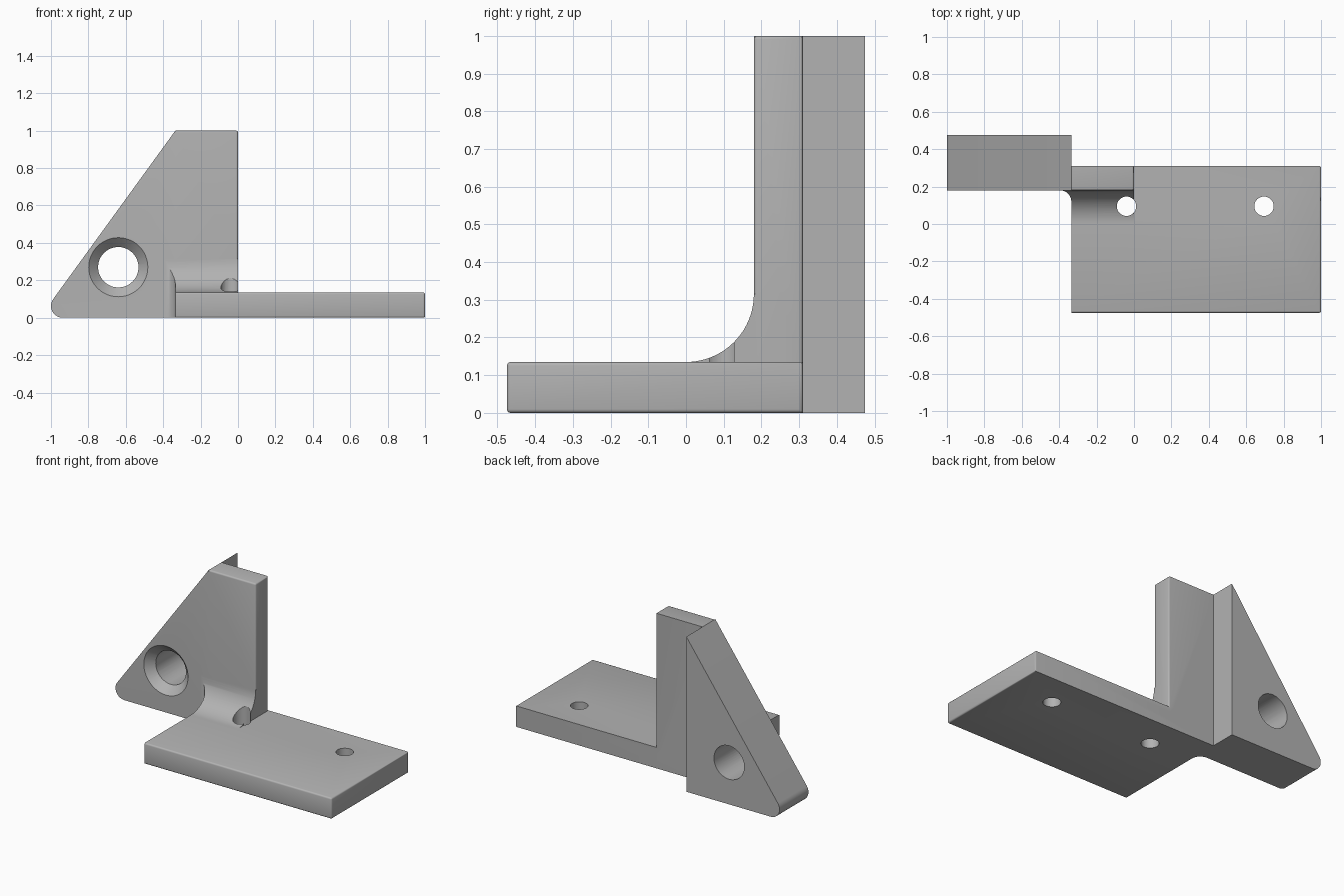
import bpy, bmesh, math
from mathutils import Vector

if "Cube" in bpy.data.objects:
    bpy.data.objects.remove(bpy.data.objects["Cube"])

grey = bpy.data.materials.new("plain grey")
grey.diffuse_color = (0.45, 0.45, 0.45, 1)
grey.use_nodes = True
grey.node_tree.nodes["Principled BSDF"].inputs["Base Color"].default_value = grey.diffuse_color


def add_object(name, bm):
    bmesh.ops.recalc_face_normals(bm, faces=bm.faces)
    mesh = bpy.data.meshes.new(name)
    bm.to_mesh(mesh)
    bm.free()
    mesh.materials.append(grey)
    obj = bpy.data.objects.new(name, mesh)
    bpy.context.collection.objects.link(obj)
    return obj


def prism(name, points, axis, lo, hi, rounded=None, radius=0.01):
    """Extrude a 2D profile along an axis; soften the edges picked by midpoint."""
    def place(a, b, t):
        return {"x": (t, a, b), "y": (a, t, b), "z": (a, b, t)}[axis]
    bm = bmesh.new()
    face = bm.faces.new([bm.verts.new(place(a, b, lo)) for a, b in points])
    new = bmesh.ops.extrude_face_region(bm, geom=[face])["geom"]
    verts = [v for v in new if isinstance(v, bmesh.types.BMVert)]
    bmesh.ops.translate(bm, verts=verts, vec=Vector(place(0, 0, hi - lo)))
    bmesh.ops.recalc_face_normals(bm, faces=bm.faces)
    if rounded:
        edges = [e for e in bm.edges if rounded((e.verts[0].co + e.verts[1].co) / 2)]
        bmesh.ops.bevel(bm, geom=edges, offset=radius, segments=3,
                        profile=0.5, affect='EDGES')
    return add_object(name, bm)


def arc(cx, cy, r, start, end, n):
    angles = [math.radians(start + (end - start) * i / n) for i in range(n + 1)]
    return [(cx + r * math.cos(a), cy + r * math.sin(a)) for a in angles]


def circle(cx, cy, r, n=48):
    return arc(cx, cy, r, 0, 360, n)[:-1]


def combine(target, other, operation):
    mod = target.modifiers.new(operation, 'BOOLEAN')
    mod.operation, mod.solver, mod.object = operation, 'EXACT', other
    bpy.context.view_layer.objects.active = target
    bpy.ops.object.modifier_apply(modifier=mod.name)
    bpy.data.objects.remove(other)


LEFT, BACK, FACE, DECK = -0.335, 0.31, 0.18, 0.135

# Base plate, softened along its front and right sides
bracket = prism("bracket", [(LEFT, -0.475), (1, -0.475), (1, BACK), (LEFT, BACK)],
                "z", 0, DECK,
                lambda m: m.x > 0.99 or (m.y < -0.47 and m.x > -0.3))

# Upright plate, softened along its right side and front top edge
upright = prism("upright", [(LEFT, FACE), (0, FACE), (0, BACK), (LEFT, BACK)],
                "z", 0.05, 1,
                lambda m: (m.x > -0.01 and m.z > 0.1)
                or (m.z > 0.99 and m.y < FACE + 0.01 and m.x > -0.3))

# Triangular wing with a rounded lower corner
wing = prism("wing", [(LEFT, 0), (LEFT, 1)] + arc(-0.937, 0.063, 0.063, 144, 270, 12),
             "y", FACE, 0.475)

# Concave fillet between base, upright and wing
fillet = prism("fillet", [(0.25, 0), (0, 0)] + arc(0, 0.315, 0.18, -90, 0, 20)
               + [(0.25, 0.315)], "x", -0.5, 0)
plan = prism("fillet_plan", arc(-0.395, 0.12, 0.06, 90, 0, 10)
             + [(LEFT, -0.1), (0.1, -0.1), (0.1, 0.3), (-0.395, 0.3)], "z", -0.1, 0.5)
combine(fillet, plan, 'INTERSECT')

for part in (upright, wing, fillet):
    combine(bracket, part, 'UNION')

# Screw holes through the base
for x in (-0.04, 0.695):
    combine(bracket, prism("screw_hole", circle(x, 0.095, 0.052, 32), "z", -0.1, 0.5),
            'DIFFERENCE')

# Countersunk hole through the wing
combine(bracket, prism("wing_hole", circle(-0.64, 0.27, 0.108), "y", 0, 0.6), 'DIFFERENCE')
bm = bmesh.new()
rings = [[bm.verts.new((x, y, z)) for x, z in circle(-0.64, 0.27, r)]
         for y, r in ((FACE - 0.05, 0.208), (FACE + 0.06, 0.098))]
bm.faces.new(rings[0])
bm.faces.new(rings[1])
for i in range(48):
    j = (i + 1) % 48
    bm.faces.new([rings[0][i], rings[0][j], rings[1][j], rings[1][i]])
combine(bracket, add_object("countersink", bm), 'DIFFERENCE')

bpy.ops.object.select_all(action='DESELECT')
bracket.select_set(True)
bpy.context.view_layer.objects.active = bracket
bpy.ops.object.shade_smooth_by_angle(angle=math.radians(32))
